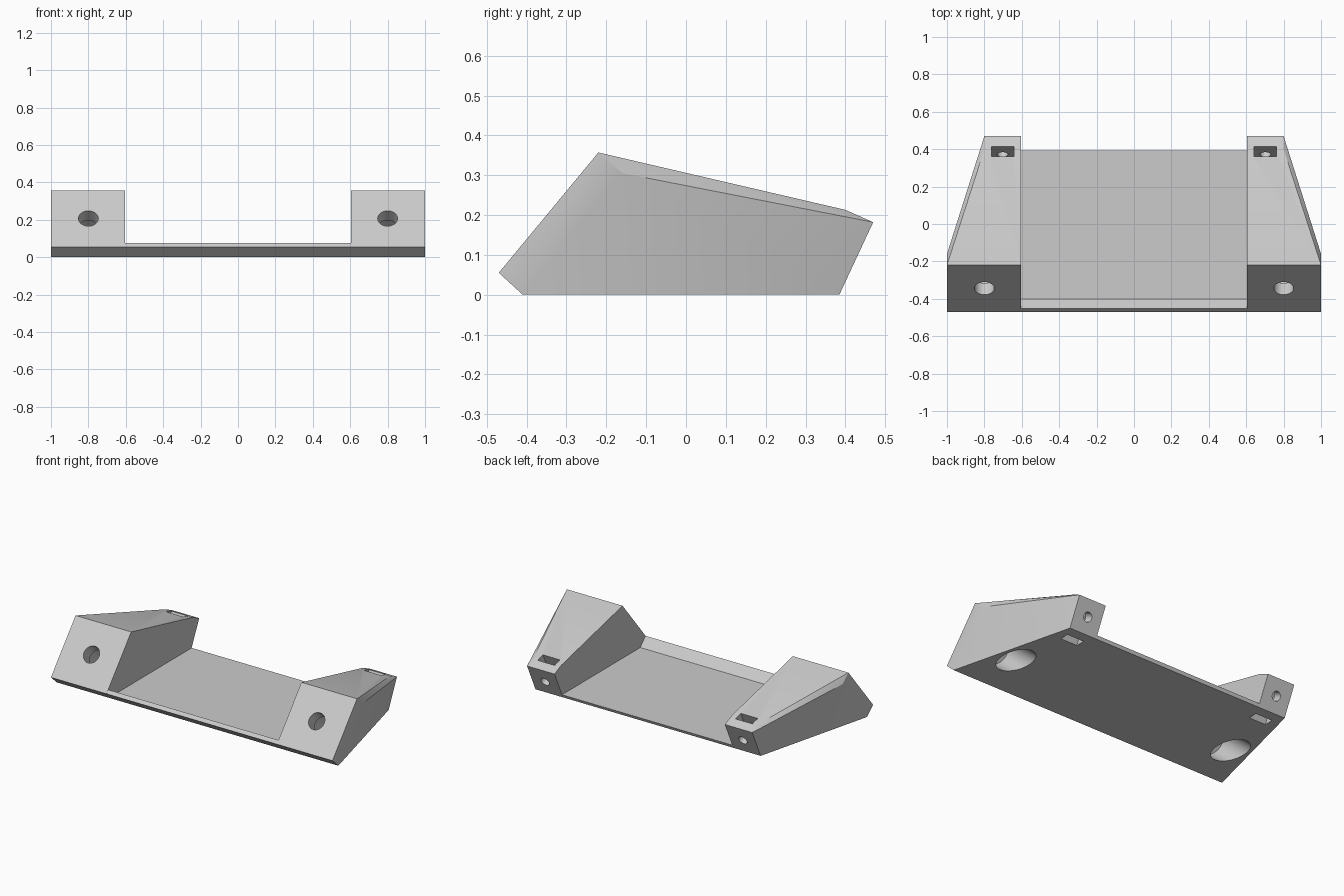
import bpy, bmesh
from mathutils import Vector

if "Cube" in bpy.data.objects:
    bpy.data.objects.remove(bpy.data.objects["Cube"])

GREY = (0.6, 0.6, 0.6, 1)
mat = bpy.data.materials.new("plain_grey")
mat.use_nodes = True
mat.diffuse_color = GREY
mat.node_tree.nodes["Principled BSDF"].inputs["Base Color"].default_value = GREY

INNER, FRONT_OUT, BACK_OUT = 0.605, 1.0, 0.8
# Side profiles as (y, z): tilted front slab and tilted rear block
FRONT_SLAB = [(-0.47, 0.055), (-0.22, 0.357), (-0.16, 0.305), (-0.41, 0)]
REAR_BLOCK = [(0.385, 0), (0.47, 0.182), (0.40, 0.213)]
FLOOR = [(-0.47, 0.055), (-0.453, 0.075), (-0.40, 0.02),
         (0.394, 0.02), (0.385, 0), (-0.41, 0)]
BORE_DIR = Vector((0, 0.77, -0.638))      # into the front slab
REAR_DIR = Vector((0, -0.906, 0.423))     # into the rear block


def finish(name, bm):
    bmesh.ops.recalc_face_normals(bm, faces=bm.faces)
    mesh = bpy.data.meshes.new(name)
    bm.to_mesh(mesh)
    bm.free()
    obj = bpy.data.objects.new(name, mesh)
    bpy.context.collection.objects.link(obj)
    mesh.materials.append(mat)
    return obj


def activate(obj):
    bpy.ops.object.select_all(action='DESELECT')
    obj.select_set(True)
    bpy.context.view_layer.objects.active = obj


def hull(name, points):
    bm = bmesh.new()
    for p in points:
        bm.verts.new(p)
    bmesh.ops.convex_hull(bm, input=bm.verts)
    loose = [v for v in bm.verts if not v.link_faces]
    bmesh.ops.delete(bm, geom=loose, context='VERTS')
    bmesh.ops.dissolve_limit(bm, angle_limit=0.01, verts=bm.verts, edges=bm.edges)
    return finish(name, bm)


def place(obj, start, direction, length):
    obj.rotation_mode = 'QUATERNION'
    obj.rotation_quaternion = direction.to_track_quat('Z', 'Y')
    obj.location = start + direction * length / 2
    obj.hide_render = True
    return obj


def rod(start, direction, radius, length):
    bm = bmesh.new()
    bmesh.ops.create_cone(bm, cap_ends=True, segments=40, radius1=radius,
                          radius2=radius, depth=length)
    return place(finish("cutter", bm), start, direction, length)


def slot(start, direction, width, thick, length):
    bm = bmesh.new()
    bmesh.ops.create_cube(bm, size=1)
    bmesh.ops.scale(bm, vec=(width, thick, length), verts=bm.verts)
    return place(finish("cutter", bm), start, direction, length)


def cut(obj, cutter):
    mod = obj.modifiers.new("cut", 'BOOLEAN')
    mod.operation = 'DIFFERENCE'
    mod.solver = 'EXACT'
    mod.object = cutter
    activate(obj)
    bpy.ops.object.modifier_apply(modifier=mod.name)
    bpy.data.objects.remove(cutter)


# Thin floor with a raised front lip
bm = bmesh.new()
face = bm.faces.new([bm.verts.new((-INNER, y, z)) for y, z in FLOOR])
new = bmesh.ops.extrude_face_region(bm, geom=[face])["geom"]
bmesh.ops.translate(bm, vec=(2 * INNER, 0, 0),
                    verts=[v for v in new if isinstance(v, bmesh.types.BMVert)])
finish("floor_plate", bm)

# Tapered end blocks with their holes
for side, label in ((1, "left"), (-1, "right")):
    points = [(side * x, y, z) for x in (INNER, FRONT_OUT) for y, z in FRONT_SLAB]
    points += [(side * x, y, z) for x in (INNER, BACK_OUT) for y, z in REAR_BLOCK]
    block = hull(label + "_end_block", points)

    # Front screw hole widening to a bore that leaves through the bottom
    mouth = Vector((side * 0.8, -0.344, 0.207))
    cut(block, rod(mouth - BORE_DIR * 0.05, BORE_DIR, 0.053, 0.17))
    cut(block, rod(mouth + BORE_DIR * 0.08, BORE_DIR, 0.09, 0.5))

    # Nut slot through the rear block, and the screw hole crossing it
    rear = Vector((side * 0.7025, 0.427, 0.09))
    along = Vector((0, 0.423, 0.906))
    cut(block, slot(rear + REAR_DIR * 0.088 - along * 0.25, along, 0.12, 0.054, 0.5))
    cut(block, rod(rear - REAR_DIR * 0.05, REAR_DIR, 0.029, 0.22))

    activate(block)
    bpy.ops.object.shade_smooth_by_angle()
